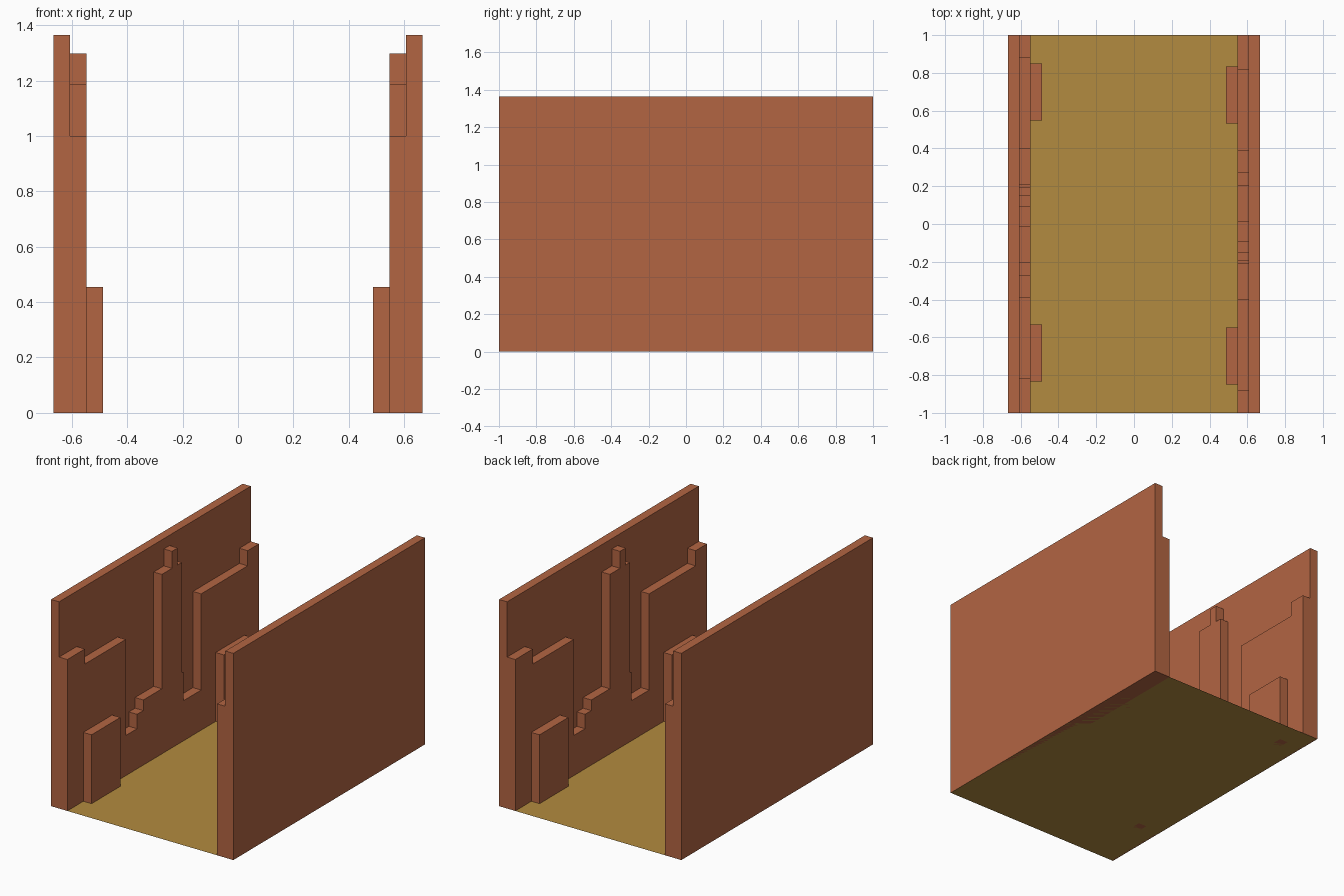
import bpy, bmesh
from mathutils import Matrix
from math import pi

if "Cube" in bpy.data.objects:
    bpy.data.objects.remove(bpy.data.objects["Cube"])


def material(name, rgb):
    m = bpy.data.materials.new(name)
    m.diffuse_color = (*rgb, 1)
    m.use_nodes = True
    m.node_tree.nodes["Principled BSDF"].inputs["Base Color"].default_value = m.diffuse_color
    return m


BRICK = material("brick", (0.45, 0.13, 0.055))
SAND = material("sand", (0.45, 0.26, 0.05))
HALF = 0.666
LAYERS = [-HALF, -0.607, -0.547, -0.487]   # x limits of the stacked slabs


def finish(name, bm, mat):
    mesh = bpy.data.meshes.new(name)
    bm.to_mesh(mesh)
    bm.free()
    mesh.materials.append(mat)
    obj = bpy.data.objects.new(name, mesh)
    bpy.context.collection.objects.link(obj)


def slab(name, profile, x0, x1, turned):
    """Extrude a (y, z) outline from x0 to x1; turned gives the opposite side."""
    bm = bmesh.new()
    face = bm.faces.new([bm.verts.new((x0, y, z)) for y, z in profile])
    ext = bmesh.ops.extrude_face_region(bm, geom=[face], use_keep_orig=True)
    new = [v for v in ext["geom"] if isinstance(v, bmesh.types.BMVert)]
    bmesh.ops.translate(bm, verts=new, vec=(x1 - x0, 0, 0))
    bmesh.ops.recalc_face_normals(bm, faces=bm.faces)
    if turned:
        bm.transform(Matrix.Rotation(pi, 4, 'Z'))
    finish(name, bm, BRICK)


def rect(y0, y1, h):
    return [(y0, 0), (y0, h), (y1, h), (y1, 0)]


# Stepped middle layer: (end y, height) of each step, starting at y = -1
STEPS = [(-0.817, 1.0), (-0.39, 0.9), (-0.272, 0.265), (-0.207, 0.36),
         (-0.013, 0.43), (0.093, 1.185), (0.152, 1.297), (0.195, 1.185),
         (0.21, 0.455), (0.397, 0.265), (0.882, 0.9), (1.0, 1.0)]
skyline = [(-1, 0)]
start = -1
for end, h in STEPS:
    skyline += [(start, h), (end, h)]
    start = end
skyline.append((1, 0))

# Both walls: the right one is the left one turned half way round
for side, turned in (("left", False), ("right", True)):
    slab(side + "_outer_wall", rect(-1, 1, 1.365), LAYERS[0], LAYERS[1], turned)
    slab(side + "_stepped_wall", skyline, LAYERS[1], LAYERS[2], turned)
    for end, (y0, y1) in (("front", (-0.833, -0.532)), ("back", (0.548, 0.849))):
        slab(f"{side}_{end}_block", rect(y0, y1, 0.455), LAYERS[2], LAYERS[3], turned)

# Floor sheet
bm = bmesh.new()
bm.faces.new([bm.verts.new((x * HALF, y, 0)) for x, y in
              ((-1, -1), (1, -1), (1, 1), (-1, 1))])
finish("floor", bm, SAND)
